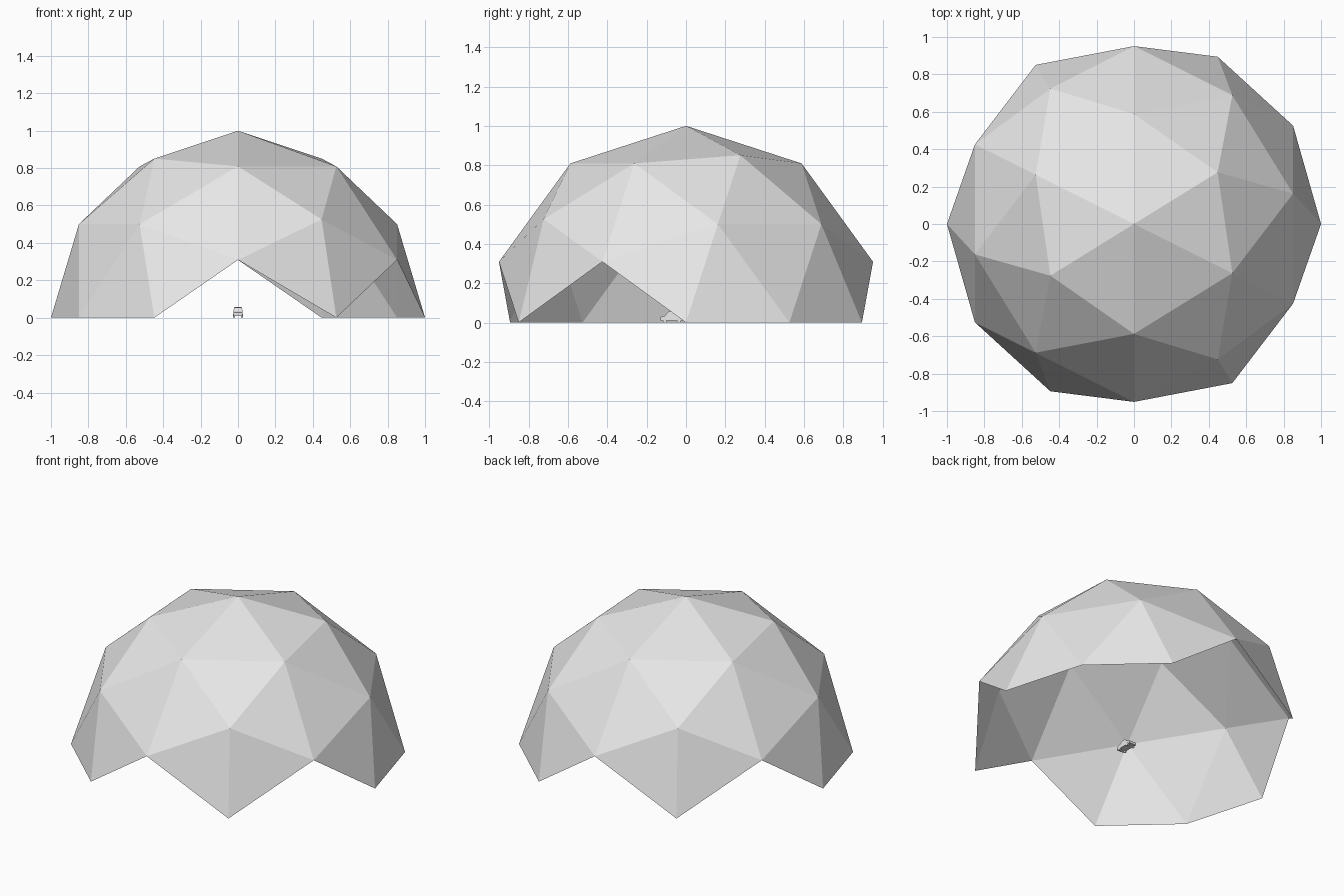
import bpy, bmesh, math
from mathutils import Matrix

if "Cube" in bpy.data.objects:
    bpy.data.objects.remove(bpy.data.objects["Cube"])


def material(name, value):
    m = bpy.data.materials.new(name)
    m.diffuse_color = (value, value, value, 1)
    m.use_nodes = True
    m.node_tree.nodes["Principled BSDF"].inputs["Base Color"].default_value = m.diffuse_color
    return m


grey = material("light grey", 0.8)


def finish(name, bm):
    mesh = bpy.data.meshes.new(name)
    bm.to_mesh(mesh)
    bm.free()
    mesh.materials.append(grey)
    ob = bpy.data.objects.new(name, mesh)
    bpy.context.collection.objects.link(ob)
    return ob


# Dome: two-frequency geodesic sphere, turned so an edge midpoint is the apex
bm = bmesh.new()
bmesh.ops.create_icosphere(bm, subdivisions=2, radius=1)
tilt = math.atan(2) / 2
turn = Matrix.Rotation(tilt, 4, 'Z') @ Matrix.Rotation(-tilt, 4, 'Y')
bmesh.ops.transform(bm, matrix=turn, verts=bm.verts)
# Panels reaching below ground are left out, which opens the four arches
low = [f for f in bm.faces if min(v.co.z for v in f.verts) < -0.01]
bmesh.ops.delete(bm, geom=low, context='FACES')
finish("dome_shell", bm)

# Small car: side profile (y, z) extruded across its width
profile = [(-0.13, 0.01), (-0.13, 0.028), (-0.108, 0.034), (-0.09, 0.055),
           (-0.062, 0.056), (-0.035, 0.034), (-0.012, 0.026), (-0.012, 0.01)]
half = 0.025
bm = bmesh.new()
side = bm.faces.new([bm.verts.new((-half, y, z)) for y, z in profile])
ext = bmesh.ops.extrude_face_region(bm, geom=[side])
moved = [g for g in ext["geom"] if isinstance(g, bmesh.types.BMVert)]
bmesh.ops.translate(bm, verts=moved, vec=(2 * half, 0, 0))
# Cabin narrows toward the roof
for v in bm.verts:
    if v.co.z > 0.05:
        v.co.x *= 0.8
bmesh.ops.recalc_face_normals(bm, faces=bm.faces)
finish("car_body", bm)

# Wheels
bm = bmesh.new()
for x in (-0.021, 0.021):
    for y in (-0.108, -0.036):
        place = Matrix.Translation((x, y, 0.01)) @ Matrix.Rotation(math.pi / 2, 4, 'Y')
        bmesh.ops.create_cone(bm, cap_ends=True, segments=12, radius1=0.01,
                              radius2=0.01, depth=0.01, matrix=place)
finish("car_wheels", bm)
